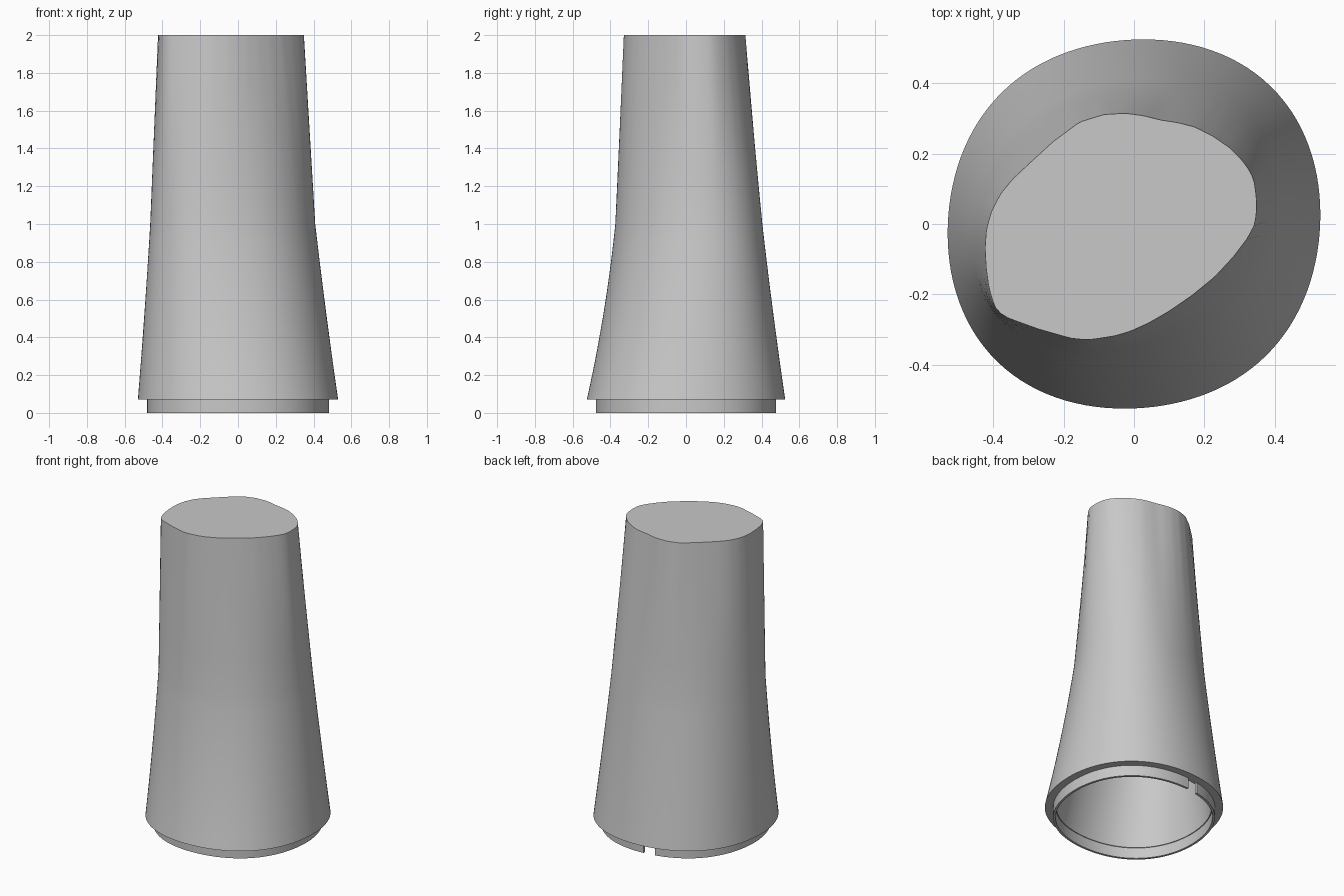
import bpy, bmesh, math
from mathutils import Vector

if "Cube" in bpy.data.objects:
    bpy.data.objects.remove(bpy.data.objects["Cube"], do_unlink=True)

SIDES = 120
HEIGHT, SHOULDER, WAIST = 2.0, 0.07, 1.0

grey = bpy.data.materials.new("plain grey")
grey.use_nodes = True
grey.diffuse_color = (0.58, 0.58, 0.58, 1)
grey.node_tree.nodes["Principled BSDF"].inputs["Base Color"].default_value = grey.diffuse_color


def tilted_ellipse(cx, cy, rx, ry, skew, bulge):
    """Slightly squared ellipse leaning along the diagonal, at even angles."""
    points = []
    for i in range(SIDES):
        a = math.tau * i / SIDES
        c, s = math.cos(a), math.sin(a)
        det = (rx * ry) ** 2 - skew ** 2
        r = math.sqrt(det / (ry * ry * c * c - 2 * skew * c * s + rx * rx * s * s))
        r *= 1 + bulge * math.sin(2 * a) ** 2
        points.append(Vector((cx + r * c, cy + r * s)))
    return points


def rounded(corners):
    """Insert a smooth midpoint between each pair of corners."""
    pts = [Vector(p) for p in corners]
    n = len(pts)
    result = []
    for i in range(n):
        a, b, c, d = (pts[(i + k) % n] for k in (-1, 0, 1, 2))
        result += [b, ((b + c) * 9 - a - d) / 16]
    return result


def sample_outline(corners, centre):
    """Cut a polygon with rays from its centre at even angles."""
    corners = [p - centre for p in corners]
    points = []
    for i in range(SIDES):
        a = math.tau * i / SIDES
        d = Vector((math.cos(a), math.sin(a)))
        for p, q in zip(corners, corners[1:] + corners[:1]):
            e = q - p
            den = d.x * e.y - d.y * e.x
            if abs(den) < 1e-9:
                continue
            r = (p.x * e.y - p.y * e.x) / den
            t = (p.x * d.y - p.y * d.x) / den
            if r > 0 and -1e-6 <= t <= 1 + 1e-6:
                points.append(centre + d * r)
                break
    return points


def finish(bm, name):
    bmesh.ops.recalc_face_normals(bm, faces=bm.faces[:])
    mesh = bpy.data.meshes.new(name)
    bm.to_mesh(mesh)
    bm.free()
    mesh.materials.append(grey)
    obj = bpy.data.objects.new(name, mesh)
    bpy.context.collection.objects.link(obj)
    bpy.ops.object.select_all(action='DESELECT')
    obj.select_set(True)
    bpy.context.view_layer.objects.active = obj
    bpy.ops.object.shade_smooth_by_angle(angle=math.radians(30))


# Cross-sections of the sleeve: round foot, oval waist, irregular top
foot = tilted_ellipse(0, 0, 0.53, 0.525, 0.011, 0.026)
waist = tilted_ellipse(-0.028, 0.015, 0.436, 0.388, 0.028, 0.02)
top = sample_outline(rounded([
    (0.348, 0.025), (0.345, 0.10), (0.33, 0.15), (0.272, 0.217), (0.173, 0.276),
    (0.074, 0.296), (-0.025, 0.315), (-0.155, 0.29), (-0.30, 0.17), (-0.38, 0.085),
    (-0.42, -0.015), (-0.42, -0.13), (-0.40, -0.225), (-0.357, -0.268), (-0.18, -0.325),
    (-0.097, -0.325), (-0.01, -0.305), (0.10, -0.248), (0.23, -0.15), (0.323, -0.04),
]), Vector((-0.035, -0.005)))


def section(z):
    """Outline at a height; the front flares in a stronger curve."""
    if z > WAIST:
        t = (z - WAIST) / (HEIGHT - WAIST)
        return [p.lerp(q, t) for p, q in zip(waist, top)]
    t = (z - SHOULDER) / (WAIST - SHOULDER)
    return [p.lerp(q, t + (0.08 + 0.5 * max(0, -p.y)) * t * (1 - t)) for p, q in zip(foot, waist)]


# Hollow sleeve: outer wall down, shoulder, inner wall up
bm = bmesh.new()
steps = 10
lower = [SHOULDER + (WAIST - SHOULDER) * i / steps for i in range(steps + 1)]
levels = lower + [1.25, 1.5, 1.75, HEIGHT]
inner = levels[:-1] + [HEIGHT - 0.06]
rings = [[bm.verts.new((p.x, p.y, z)) for p in section(z)] for z in reversed(levels)]
rings += [[bm.verts.new((p.x * 0.87, p.y * 0.87, z)) for p in section(z)] for z in inner]
for a, b in zip(rings, rings[1:]):
    for i in range(SIDES):
        j = (i + 1) % SIDES
        bm.faces.new((a[i], a[j], b[j], b[i]))
bm.faces.new(rings[0])
bm.faces.new(rings[-1])
finish(bm, "tapered_sleeve")

# Locating collar under the shoulder, open at a small notch in the back
bm = bmesh.new()
notch = round(SIDES * 97 / 360)
profile = [(0.908, 0), (0.908, 0.08), (0.88, 0.08), (0.88, 0)]
loops = []
for i in range(SIDES - 2):
    p = foot[(notch + 2 + i) % SIDES]
    loops.append([bm.verts.new((p.x * s, p.y * s, z)) for s, z in profile])
for a, b in zip(loops, loops[1:]):
    for k in range(4):
        m = (k + 1) % 4
        bm.faces.new((a[k], a[m], b[m], b[k]))
bm.faces.new(loops[0])
bm.faces.new(loops[-1])
finish(bm, "notched_collar")
